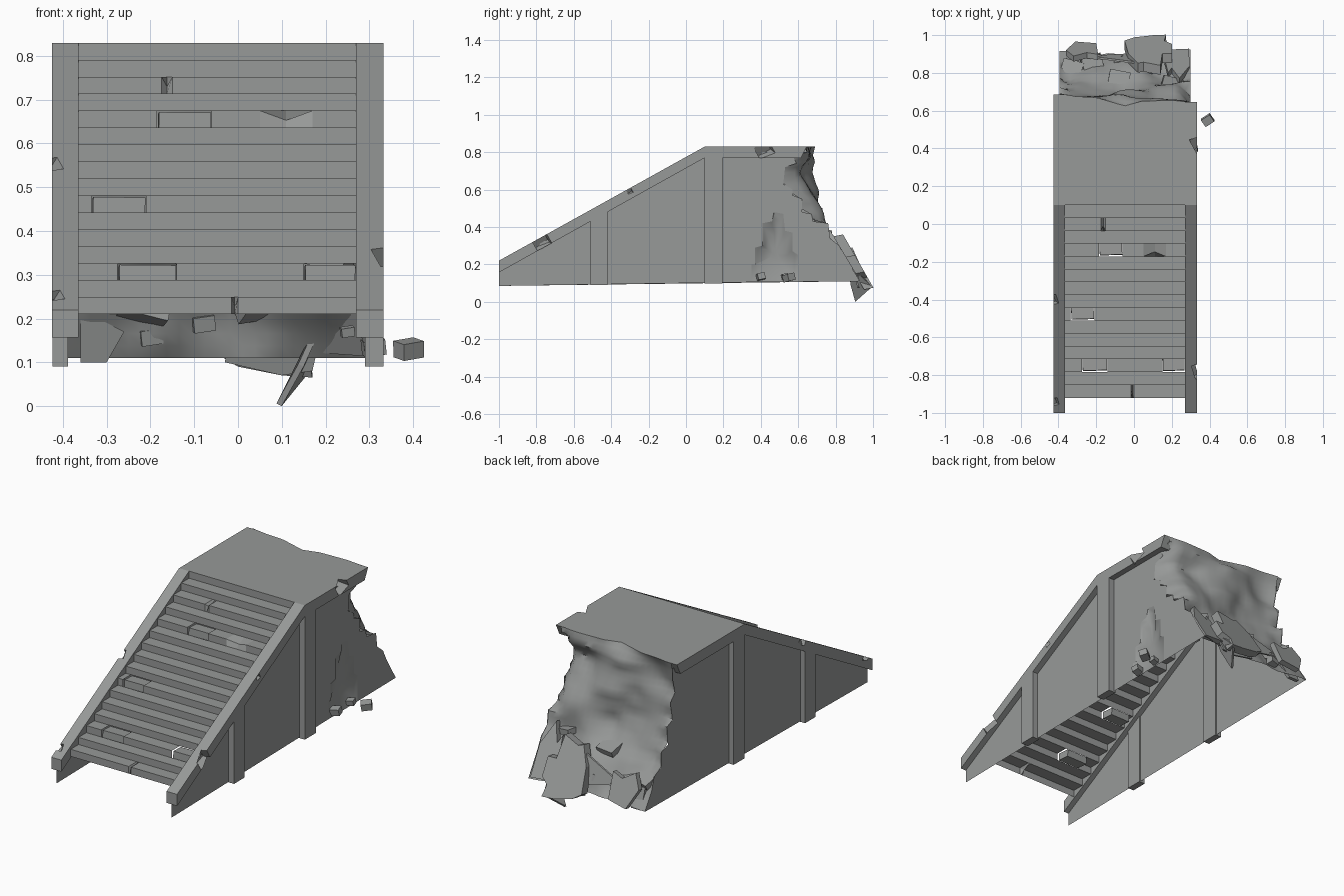
import bpy, bmesh, math, random
from mathutils import Vector, Matrix, noise

random.seed(4)
cube = bpy.data.objects.get("Cube")
if cube:
    bpy.data.objects.remove(cube, do_unlink=True)

concrete = bpy.data.materials.new("grey concrete")
concrete.use_nodes = True
GREY = (0.31, 0.32, 0.315, 1)
concrete.diffuse_color = GREY
concrete.node_tree.nodes["Principled BSDF"].inputs["Base Color"].default_value = GREY


def finish(name, bm, smooth=False):
    mesh = bpy.data.meshes.new(name)
    bmesh.ops.remove_doubles(bm, verts=bm.verts, dist=0.0005)
    bm.to_mesh(mesh)
    bm.free()
    ob = bpy.data.objects.new(name, mesh)
    bpy.context.collection.objects.link(ob)
    mesh.materials.append(concrete)
    if smooth:
        bpy.ops.object.select_all(action='DESELECT')
        bpy.context.view_layer.objects.active = ob
        ob.select_set(True)
        bpy.ops.object.shade_smooth_by_angle(angle=math.radians(45))
    return ob


def face(bm, pts):
    return bm.faces.new([bm.verts.new(p) for p in pts])


def prism(name, pts, offset):
    """Closed solid swept from a polygon along an offset."""
    bm = bmesh.new()
    f = face(bm, pts)
    ext = bmesh.ops.extrude_face_region(bm, geom=[f], use_keep_orig=True)
    moved = [g for g in ext["geom"] if isinstance(g, bmesh.types.BMVert)]
    bmesh.ops.translate(bm, verts=moved, vec=offset)
    bmesh.ops.recalc_face_normals(bm, faces=bm.faces)
    return finish(name, bm)


def box(name, centre, size, turn=(0, 0, 0)):
    bm = bmesh.new()
    bmesh.ops.create_cube(bm, size=1)
    rot = Matrix.Rotation(turn[2], 4, 'Z') @ Matrix.Rotation(turn[0], 4, 'X') @ Matrix.Rotation(turn[1], 4, 'Y')
    bm.transform(Matrix.Translation(centre) @ rot @ Matrix.Diagonal((*size, 1)))
    return finish(name, bm)


def interp(table, t):
    """Depth y at position t from (y, t) points sorted by t."""
    for (ya, ta), (yb, tb) in zip(table, table[1:]):
        if t <= tb:
            return ya + (yb - ya) * max(0, (t - ta) / max(tb - ta, 1e-4))
    return table[-1][0]


TOP, WALL_R, WALL_L = 0.83, -0.395, 0.30
IN_R, IN_L = -0.365, 0.27

# Ragged back edges of the two side walls, as (y, z)
jag_left = [(.93, .11), (.85, .24), (.82, .3), (.77, .34), (.76, .42), (.68, .43), (.67, .47), (.62, .48),
            (.62, .55), (.57, .57), (.57, .6), (.52, .63), (.53, .72), (.59, .74), (.57, .78), (.65, .8)]
jag_right = [(.92, .11), (.86, .2), (.84, .27), (.78, .3), (.78, .38), (.72, .4), (.73, .5),
             (.68, .52), (.7, .62), (.66, .66), (.68, .74), (.68, .8)]
patch = [(.35, .105), (.35, .2), (.37, .2), (.37, .29), (.41, .3), (.41, .42), (.46, .43), (.47, .48),
         (.52, .47), (.53, .38), (.57, .37), (.57, .27), (.6, .25), (.6, .107)]

# Side walls
for name, x, jag, gap in (("left_wall", WALL_L, jag_left, patch), ("right_wall", WALL_R, jag_right, [])):
    outline = [(-1, .085)] + gap + jag + [(.1, .8), (-1, .19)]
    bm = bmesh.new()
    face(bm, [(x, y, z) for y, z in outline])
    finish(name, bm)

# Dented patch in the left wall
bm = bmesh.new()
rings = []
for s, depth in ((1, 0), (.85, .008), (.55, .022), (.2, .026)):
    rings.append([(WALL_L - depth, .475 + (y - .475) * s, .25 + (z - .25) * s) for y, z in patch])
for a, b in zip(rings, rings[1:]):
    for i in range(len(patch)):
        j = (i + 1) % len(patch)
        face(bm, (a[i], a[j], b[j], b[i]))
face(bm, rings[-1])
finish("wall_dent", bm, True)

# Rails capping the walls
rails = []
for name, x0, x1, end in (("left_rail", IN_L, .333, .645), ("right_rail", -.425, IN_R, .685)):
    side = [(-1, .22), (.1, TOP), (end, TOP), (end - .03, .77), (.1, .77), (-1, .157)]
    rails.append(prism(name, [(x0, y, z) for y, z in side], (x1 - x0, 0, 0)))

# Chips knocked out of the rails
chips = [(0, .335, .42, .81, .06), (0, .335, -.77, .32, .06), (0, .335, -.3, .59, .02),
         (1, -.43, -.4, .55, .04), (1, -.42, -.94, .25, .03)]
for k, x, y, z, s in chips:
    cutter = box("chip_cutter", (x, y, z), (s, s * 1.4, s), (.5, .4, .3))
    mod = rails[k].modifiers.new("chip", 'BOOLEAN')
    mod.operation, mod.object, mod.solver = 'DIFFERENCE', cutter, 'EXACT'
    bpy.context.view_layer.objects.active = rails[k]
    bpy.ops.object.modifier_apply(modifier=mod.name)
    bpy.data.objects.remove(cutter, do_unlink=True)

# Wall posts
for side, x0, x1 in (("left", .29, .333), ("right", -.424, -.388)):
    for label, y0, y1, low, za, zb in (("front", -.51, -.42, .09, .44, .49), ("rear", .1, .195, .098, .78, .78)):
        prism(f"{side}_{label}_post", [(x0, y0, low), (x0, y1, low), (x0, y1, zb), (x0, y0, za)], (x1 - x0, 0, 0))

# Staircase: the top riser meets the deck; some blocks sunk, some noses chipped
STEPS, Y0, Z0 = 16, -.92, .21
RUN, RISE = (.1 - Y0) / (STEPS - 1), (TOP - Z0) / STEPS
sunk = {11: [(-.185, -.06)], 6: [(-.335, -.21)], 2: [(-.275, -.14), (.15, IN_L)]}
worn = {11: (.05, .17), 13: (-.175, -.15), 0: (-.015, 0)}
bm = bmesh.new()
for i in range(STEPS):
    y, z = Y0 + i * RUN, Z0 + i * RISE
    yb, zt = y + RUN, z + RISE
    gaps = sunk.get(i, [])
    cuts = {IN_R, IN_L} | {c for g in gaps for c in g}
    mid = None
    if i in worn:
        mid = sum(worn[i]) / 2
        cuts |= {*worn[i], mid}
    cuts = sorted(cuts)
    for a, b in zip(cuts, cuts[1:]):
        if (a, b) in gaps:
            box(f"sunk_block_{i}", ((a + b) / 2, y + RUN / 2 + .008, z + RISE / 2 - .006),
                (b - a - .006, RUN, RISE), (-.06, .01, .03))
            continue
        na, nb = [(x, y + .025, zt - .022) if x == mid else (x, y, zt) for x in (a, b)]
        face(bm, ((a, y, z), (b, y, z), nb, na))
        if i < STEPS - 1:
            face(bm, (na, nb, (b, yb, zt), (a, yb, zt)))
finish("stairs", bm)

# Torn rear surface between the walls
profile = [(.91, .11), (.87, .18), (.82, .25), (.765, .33), (.735, .42), (.715, .5),
           (.69, .6), (.66, .7), (.68, .78), (.66, TOP)]
deck_edge = [(.69, WALL_R), (.675, -.3), (.67, -.2), (.64, -.1), (.625, -.05), (.65, .04), (.655, .2), (.645, WALL_L)]


def rear_y(x, z):
    y = interp(profile, z) - .01
    y += noise.noise(Vector((x * 5, z * 5, 2.3))) * .06 + noise.noise(Vector((x * 12, z * 14, 7))) * .012
    for wall, jag in ((WALL_L, jag_left), (WALL_R, jag_right)):
        t = max(0, 1 - abs(x - wall) / .09) ** 2
        y += (interp(jag, z) - .005 - y) * t
    return y + (interp(deck_edge, x) - y) * max(0, (z - .77) / (TOP - .77))


COLS, ROWS, HEM = 24, 26, .11
xs = [WALL_R + (WALL_L - WALL_R) * i / COLS for i in range(COLS + 1)]
bm = bmesh.new()
grid = []
for r in range(ROWS + 1):
    z = HEM + (TOP - HEM) * r / ROWS
    grid.append([bm.verts.new((x, rear_y(x, z), z)) for x in xs])
for lo, hi in zip(grid, grid[1:]):
    for i in range(COLS):
        bm.faces.new((lo[i + 1], lo[i], hi[i], hi[i + 1]))
finish("torn_rear", bm, True)

# Deck, following the torn edge
bm = bmesh.new()
inner = [min(max(x, IN_R), IN_L) for x in xs]
face(bm, [(IN_R, .1, TOP), (IN_L, .1, TOP)] + [(x, rear_y(x, TOP), TOP) for x in inner[::-1]])
finish("deck", bm)

# Broken slabs leaning on the rear, outlined in (x, z)
slabs = [(1.045, .57, .05, [(-.05, .13), (0, .1), (.1, .08), (.17, .075), (.16, .13), (.2, .16), (.2, .25),
                            (.15, .25), (.14, .36), (.05, .33), (.02, .34), (-.03, .25)]),
         (1.02, .45, .03, [(-.36, .22), (-.31, .12), (-.2, .14), (-.19, .27), (-.25, .25), (-.32, .29)]),
         (1.0, .6, .03, [(.15, .13), (.29, .12), (.295, .27), (.24, .38), (.2, .29), (.18, .33)]),
         (.95, .3, .01, [(-.24, .2), (-.02, .155), (-.03, .1), (.1, .07), (.17, .08), (.2, .21), (0, .3)]),
         (.93, .3, .02, [(-.36, .1), (-.3, .1), (-.26, .17), (-.36, .22)])]
for n, (base, lean, thick, pts) in enumerate(slabs):
    prism(f"broken_slab_{n}", [(x, base - lean * z, z) for x, z in pts], (0, -thick, -thick * .2 if n < 3 else 0))

# Splinter hanging below the large slab
prism("hanging_splinter", [(.1, .905, 0), (.165, .995, .08), (.2, .87, .2), (.15, .88, .09)], (-.012, 0, .006))

# Ledges of broken blocks low on the rear
for n, x in enumerate((-.33, -.22, -.08, .06, .2)):
    z = random.uniform(.2, .36)
    box(f"rear_block_{n}", (x, rear_y(x, z), z), (.11, .09, .03),
        (random.uniform(-.5, .1), random.uniform(-.3, .3), random.uniform(-.4, .4)))

# Loose rubble
rubble = [(.39, .55, .13, .055), (.31, .4, .135, .05), (.31, .53, .135, .04),
          (-.2, .88, .16, .05), (-.08, .87, .19, .05), (.25, .8, .17, .03)]
for n, (x, y, z, s) in enumerate(rubble):
    box(f"rubble_{n}", (x, y, z), (s, s * .8, s * .7), (.2, -.15, .6 if n == 0 else .2))
